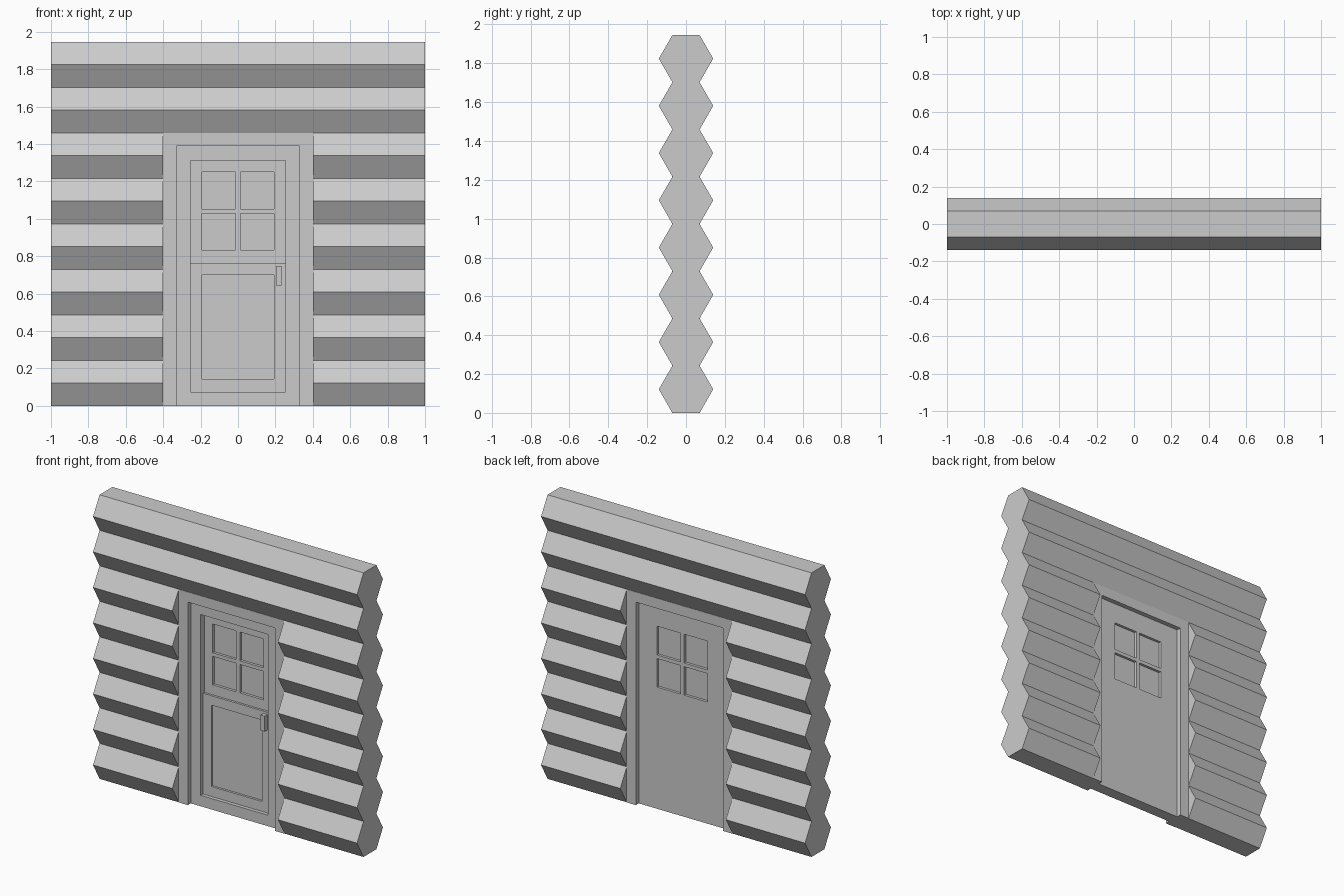
import bpy, bmesh
from mathutils import Vector

if "Cube" in bpy.data.objects:
    bpy.data.objects.remove(bpy.data.objects["Cube"])

LOG_H = 0.2432          # height of one hexagonal log
PEAK, VALLEY = 0.14, 0.07


def prism(name, pts, start, end):
    """Extrude a closed list of 3D points from offset start to offset end."""
    bm = bmesh.new()
    face = bm.faces.new([bm.verts.new(Vector(p) + Vector(start)) for p in pts])
    ext = bmesh.ops.extrude_face_region(bm, geom=[face])
    verts = [v for v in ext["geom"] if isinstance(v, bmesh.types.BMVert)]
    bmesh.ops.translate(bm, verts=verts, vec=Vector(end) - Vector(start))
    bmesh.ops.recalc_face_normals(bm, faces=bm.faces)
    mesh = bpy.data.meshes.new(name)
    bm.to_mesh(mesh)
    bm.free()
    obj = bpy.data.objects.new(name, mesh)
    bpy.context.collection.objects.link(obj)
    return obj


def box(name, x0, x1, y0, y1, z0, z1):
    pts = [(x0, 0, z0), (x1, 0, z0), (x1, 0, z1), (x0, 0, z1)]
    return prism(name, pts, (0, y0, 0), (0, y1, 0))


def log_stack(name, x0, x1, first, count):
    """Stacked hexagonal logs as one zigzag profile."""
    side = [(PEAK if i % 2 else VALLEY, (first + i / 2) * LOG_H)
            for i in range(2 * count + 1)]
    pts = [(0, -y, z) for y, z in side] + [(0, y, z) for y, z in reversed(side)]
    return prism(name, pts, (x0, 0, 0), (x1, 0, 0))


def cut(target, *bounds):
    """Remove a box from the target and discard the cutter."""
    cutter = box("cutter", *bounds)
    cutter.hide_render = True
    mod = target.modifiers.new("cut", 'BOOLEAN')
    mod.operation, mod.solver, mod.object = 'DIFFERENCE', 'EXACT', cutter
    bpy.context.view_layer.objects.active = target
    bpy.ops.object.modifier_apply(modifier=mod.name)
    bpy.data.objects.remove(cutter)


# Log walls either side of the doorway and above it
log_stack("left_logs", -1, -0.4, 0, 6)
log_stack("right_logs", 0.4, 1, 0, 6)
log_stack("top_logs", -1, 1, 6, 2)

# Door frame: two jambs and a lintel
top = 6 * LOG_H
frame = [(-0.4, 0), (-0.33, 0), (-0.33, 1.39), (0.33, 1.39),
         (0.33, 0), (0.4, 0), (0.4, top), (-0.4, top)]
prism("door_frame", [(x, 0, z) for x, z in frame], (0, -0.072, 0), (0, 0.072, 0))

# Door slab with a stepped front recess, deeper in the upper half
door = box("door", -0.33, 0.33, -0.04, 0.04, 0, 1.39)
cut(door, -0.255, 0.255, -0.2, -0.015, 0.075, 1.313)
cut(door, -0.255, 0.255, -0.2, 0.0, 0.765, 1.313)

# Lower panel
cut(door, -0.192, 0.192, -0.2, 0.0, 0.143, 0.70)

# Four window panes, recessed on both faces
for x0, x1 in ((-0.192, -0.014), (0.014, 0.192)):
    for z0, z1 in ((0.833, 1.028), (1.053, 1.25)):
        cut(door, x0, x1, -0.2, 0.018, z0, z1)
        cut(door, x0, x1, 0.022, 0.2, z0, z1)

# Handle
box("door_handle", 0.203, 0.233, -0.045, -0.015, 0.644, 0.749)
